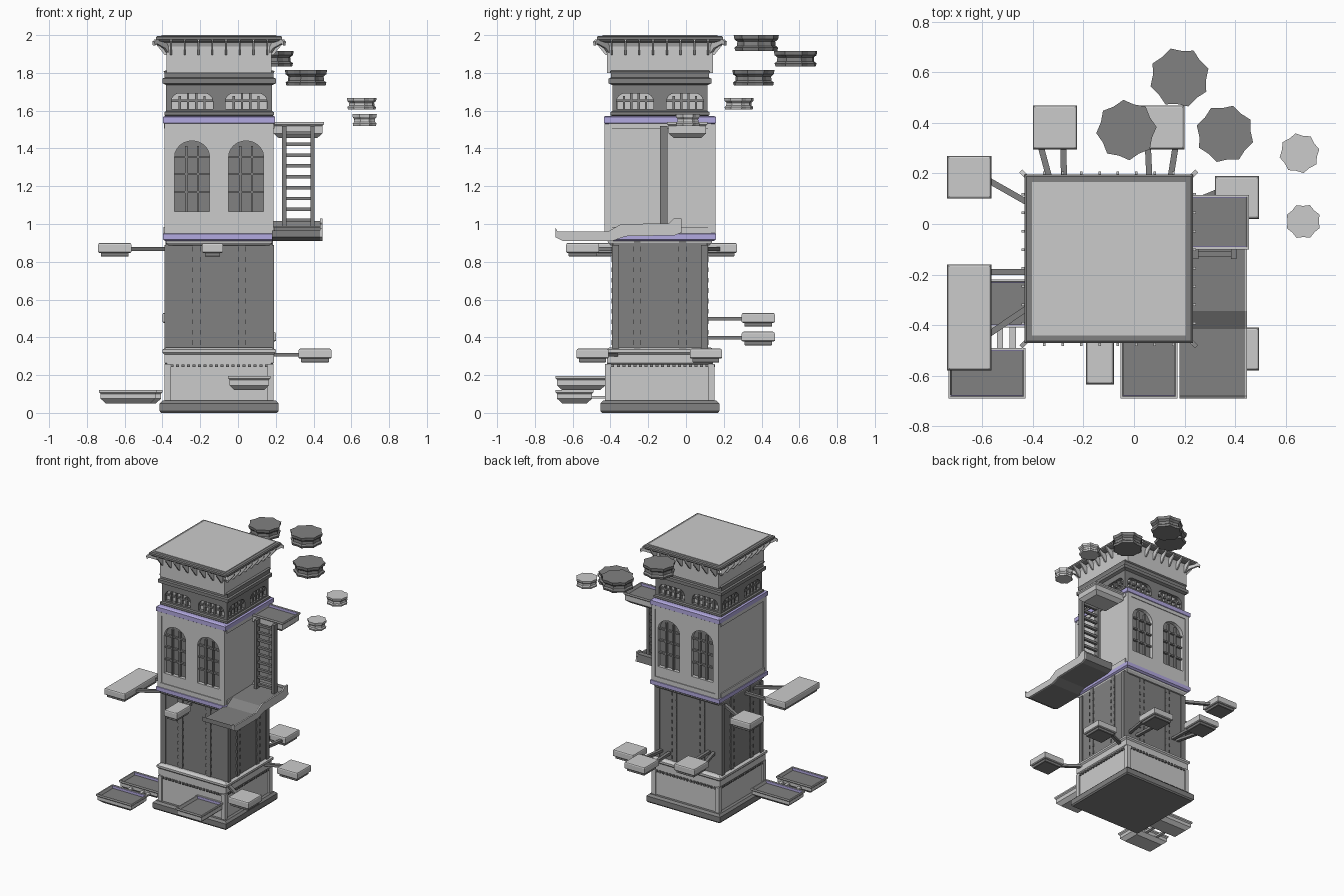
import bpy, bmesh, math
from mathutils import Matrix, Vector

if "Cube" in bpy.data.objects:
    bpy.data.objects.remove(bpy.data.objects["Cube"])

CX, CY = -0.10, -0.138          # tower axis


def material(name, c):
    m = bpy.data.materials.new(name)
    m.diffuse_color = (*c, 1)
    m.use_nodes = True
    m.node_tree.nodes["Principled BSDF"].inputs["Base Color"].default_value = m.diffuse_color
    return m


DARK = material("dark_grey", (0.22, 0.22, 0.22))
LILAC = material("lilac_trim", (0.45, 0.40, 0.75))


def finish(name, bm, mat=None):
    bmesh.ops.recalc_face_normals(bm, faces=bm.faces)
    me = bpy.data.meshes.new(name)
    bm.to_mesh(me)
    bm.free()
    ob = bpy.data.objects.new(name, me)
    bpy.context.collection.objects.link(ob)
    if mat:
        me.materials.append(mat)
    return ob


def side(k):
    """Local frame of wall k (0 front, 1 right, 2 back, 3 left); -y points outwards."""
    return Matrix.Translation((CX, CY, 0)) @ Matrix.Rotation(k * math.pi / 2, 4, 'Z')


def add_loft(bm, rings, M=Matrix()):
    vs = [[bm.verts.new(M @ Vector(p)) for p in r] for r in rings]
    n = len(vs[0])
    for a, b in zip(vs, vs[1:]):
        for i in range(n):
            bm.faces.new((a[i], a[(i + 1) % n], b[(i + 1) % n], b[i]))
    bm.faces.new(vs[0][::-1])
    bm.faces.new(vs[-1])


def add_box(bm, lo, hi, M=Matrix()):
    rect = [(lo[0], lo[1]), (hi[0], lo[1]), (hi[0], hi[1]), (lo[0], hi[1])]
    add_loft(bm, [[(x, y, z) for x, y in rect] for z in (lo[2], hi[2])], M)


def add_prism(bm, pts, d0, d1, M=Matrix()):
    """Outline in (u, z) extruded along local y."""
    add_loft(bm, [[(u, d, z) for u, z in pts] for d in (d0, d1)], M)


def rect_loft(name, x0, x1, y0, y1, steps, mat=None):
    """Stack of rectangles; steps are (inset, z)."""
    bm = bmesh.new()
    add_loft(bm, [[(x0 + i, y0 + i, z), (x1 - i, y0 + i, z), (x1 - i, y1 - i, z), (x0 + i, y1 - i, z)]
                  for i, z in steps])
    return finish(name, bm, mat)


def layer(name, hx, hy, steps, mat=None):
    return rect_loft(name, CX - hx, CX + hx, CY - hy, CY + hy, steps, mat)


def arch(u, z0, w, h, rx, rz, n=6):
    """Opening outline with elliptical upper corners."""
    pts = [(u - w / 2, z0), (u + w / 2, z0)]
    for s, rng in ((1, range(n + 1)), (-1, range(n, -1, -1))):
        for i in rng:
            a = i / n * math.pi / 2
            p = (u + s * (w / 2 - rx + rx * math.cos(a)), z0 + h - rz + rz * math.sin(a))
            if abs(p[0] - pts[-1][0]) + abs(p[1] - pts[-1][1]) > 1e-5:
                pts.append(p)
    return pts


def windows(name, body, walls, z0, h, rz, nv, bars, round_top, glass):
    """Cuts recessed windows and fills them with glazing bars; walls are (k, wall distance, offset, width)."""
    cut, grid, pane = bmesh.new(), bmesh.new(), bmesh.new()
    for k, d, off, w in walls:
        for u in (-off, off):
            M, rx = side(k), (w / 2 if round_top else 0.045)
            pts = arch(u, z0, w, h, rx, rz)
            add_prism(cut, pts, -d - 0.03, -d + 0.03, M)
            add_prism(pane, pts, -d + 0.027, -d + 0.035, M)
            for i in range(1, nv):
                x = u - w / 2 + w * i / nv
                t = 0.0 if abs(x - u) < w / 2 - rx else rz * 0.3
                add_box(grid, (x - .006, -d + .008, z0), (x + .006, -d + .03, z0 + h - t - .002), M)
            for z in bars:
                add_box(grid, (u - w / 2, -d + .011, z - .006), (u + w / 2, -d + .03, z + .006), M)
    cutter = finish(name + "_cutter", cut)
    cutter.hide_render = True
    mod = body.modifiers.new("openings", 'BOOLEAN')
    mod.operation, mod.object, mod.solver = 'DIFFERENCE', cutter, 'EXACT'
    bpy.context.view_layer.update()
    me = bpy.data.meshes.new_from_object(body.evaluated_get(bpy.context.evaluated_depsgraph_get()))
    body.modifiers.clear()
    body.data = me
    bpy.data.objects.remove(cutter)
    finish(name + "_bars", grid, DARK)
    finish(name + "_glass", pane, glass)


# tower base
layer("plinth", .315, .315, [(.008, 0), (0, .01), (0, .05), (.015, .065)], DARK)
layer("base_wall", .275, .28, [(0, .06), (0, .27)])
layer("base_cornice", .30, .29, [(.02, .255), (.01, .265), (.01, .31), (0, .32), (0, .335), (.02, .345)])
# dark riveted shaft
layer("shaft", .28, .248, [(0, .33), (0, .93)], DARK)
layer("shaft_collar", .29, .285, [(.025, .885), (.01, .9), (.005, .925)])
for z0, z1, n in ((.918, .948, "lower"), (1.535, 1.567, "upper")):
    layer(n + "_lilac_band", .297, .297, [(.012, z0 - .008), (0, z0), (0, z1), (.012, z1 + .006)], LILAC)
# window storey
storey = layer("window_storey", .285, .288, [(0, .945), (0, 1.54)])
windows("arched_window", storey, [(0, .288, .143, .185), (2, .288, .143, .185)],
        1.065, .375, .085, 3, (1.17, 1.265, 1.355), True, DARK)
# low clerestory storey
clere = layer("clerestory", .28, .252, [(0, 1.56), (0, 1.75)], DARK)
windows("clerestory_window", clere,
        [(0, .252, .143, .22), (2, .252, .143, .22), (1, .28, .132, .195), (3, .28, .132, .195)],
        1.61, .082, .045, 5, (1.652,), False, None)
layer("clerestory_sill", .29, .262, [(.006, 1.572), (0, 1.577), (0, 1.592), (.01, 1.598)], DARK)
layer("clerestory_cornice", .30, .272, [(.02, 1.735), (0, 1.745), (0, 1.77), (.012, 1.775), (.012, 1.795), (.006, 1.81), (.03, 1.815)], DARK)
# frieze and roof
layer("frieze", .29, .292, [(.012, 1.80), (.012, 1.94), (0, 1.965), (0, 1.98)])
layer("roof_rim", .334, .334, [(.03, 1.962), (.005, 1.97), (0, 1.976), (0, 1.99), (.008, 1.996), (.03, 1.996)], DARK)
layer("roof_top", .304, .304, [(0, 1.98), (0, 2.0)])

# corner posts, ribs with bolts, dentils, wall panel strips and roof brackets on every side
posts, ribs, dents, strips, brackets = (bmesh.new() for _ in range(5))
for k in range(4):
    M = side(k)
    ax, ay = ((1, 1), (1, -1), (-1, -1), (-1, 1))[k]
    x, y = CX + ax * .272, CY + ay * .274
    add_box(posts, (x - .016, y - .016, .06), (x + .016, y + .016, .26))
    add_box(posts, (x - .016, y - .019, .95), (x + .016, y + .019, 1.535))
    hx, hy = CX + ax * .268, CY + ay * .236
    add_box(ribs, (hx - .022, hy - .018, .34), (hx + .022, hy + .018, .89))
    d, half = (.248, .28) if k % 2 == 0 else (.28, .248)
    for u in (-.12, .12):
        add_box(ribs, (u - .018, -d - .005, .34), (u + .018, -d + .01, .91), M)
        for i in range(10):
            for e in (-.018, .018):
                add_box(ribs, (u + e - .003, -d - .009, .36 + i * .055), (u + e + .003, -d, .385 + i * .055), M)
    d = .28 if k % 2 == 0 else .275
    for i in range(18):
        u = -.25 + i * .5 / 17
        add_box(dents, (u - .008, -d - .012, .242), (u + .008, -d + .005, .257), M)
    add_box(strips, (-.27, -.294, .95), (.27, -.28, .985), M)
    add_box(strips, (-.27, -.293, 1.505), (.27, -.28, 1.535), M)
    for i in range(8):
        u = -.255 + i * .51 / 7
        add_loft(brackets, [[(u + e, -a, z) for a, z in ((.27, 1.895), (.288, 1.895), (.345, 1.965), (.345, 1.978), (.27, 1.978))]
                            for e in (-.005, .005)], M)
    add_loft(brackets, [[(ax * (a + e), ay * (a - e), z) for a, z in
                         ((.27, 1.90), (.29, 1.93), (.335, 1.955), (.345, 1.945), (.348, 1.965), (.334, 1.978), (.27, 1.978))]
                        for e in (-.006, .006)], Matrix.Translation((CX, CY, 0)))
finish("corner_posts", posts)
finish("shaft_ribs", ribs, DARK)
finish("base_dentils", dents, DARK)
finish("wall_strips", strips)
finish("roof_brackets", brackets)

# block platforms on support arms: x0, x1, y0, y1, z, arms (outer xy -> wall xy)
blocks = [
    ("left_long", -.74, -.565, -.58, -.16, .83, [(-.58, -.19, -.36, -.19), (-.58, -.44, -.36, -.29)]),
    ("left_small", -.74, -.565, .10, .27, .83, [(-.58, .175, -.36, .05)]),
    ("front_small", -.19, -.08, -.635, -.46, .83, [(-.135, -.48, -.135, -.37)]),
    ("back_left", -.40, -.225, .295, .47, .46, [(-.37, .31, -.31, .09), (-.28, .31, -.275, .09)]),
    ("back_right", .025, .20, .295, .47, .36, [(.055, .31, .065, .09), (.165, .31, .13, .09)]),
    ("right_back", .32, .495, .02, .19, .27, [(.34, .13, .17, .06)]),
    ("right_front", .32, .495, -.58, -.41, .27, [(.34, -.48, .17, -.36)])]
for n, x0, x1, y0, y1, z, arms in blocks:
    rect_loft(n + "_platform_foot", x0 + .014, x1 - .014, y0 + .014, y1 - .014, [(.004, z - .003), (0, z), (0, z + .025)], DARK)
    rect_loft(n + "_platform", x0, x1, y0, y1, [(.006, z + .017), (0, z + .022), (0, z + .06), (.003, z + .067), (.009, z + .07)])
    bm = bmesh.new()
    for ax, ay, bx, by in arms:
        v = Vector((bx - ax, by - ay, 0))
        M = Matrix.Translation((ax, ay, z + .038)) @ v.to_track_quat('X', 'Z').to_matrix().to_4x4()
        add_box(bm, (0, -.012, -.01), (v.length, .012, .01), M)
    finish(n + "_arms", bm, DARK)

# rimmed trays: x0, x1, y0, y1, underside z, rim z
for n, x0, x1, y0, y1, z, t in (
        ("left_front_tray", -.735, -.43, -.69, -.49, .05, .12),
        ("left_back_tray", -.735, -.40, -.41, -.22, .05, .12),
        ("front_tray", -.053, .172, -.69, -.42, .12, .195),
        ("ladder_landing", .18, .455, -.10, .115, 1.455, 1.54)):
    rect_loft(n, x0, x1, y0, y1, [(.035, z), (.008, z + .025), (.008, t - .02), (0, t - .012), (0, t),
                                  (.008, t), (.012, t - .025)], None)
    rect_loft(n + "_floor", x0, x1, y0, y1, [(.013, t - .03), (.013, t - .023)], DARK)
    bm = bmesh.new()
    for yy in (y0 + .009, y1 - .013):
        add_box(bm, (x0 + .009, yy, t - .03), (x1 - .009, yy + .004, t - .004))
    finish(n + "_edging", bm, LILAC)
bm = bmesh.new()
for x in (-.53, -.48, -.63):
    add_box(bm, (x - .012, -.50, .075), (x + .012, -.40, .09))
finish("tray_link_bars", bm)

# stepped side walkway, profile in (y, z)
walk = [(-.69, .965), (-.68, .945), (-.415, .945), (-.345, .985), (-.09, .99), (-.065, 1.015), (-.025, 1.015),
        (-.022, .955), (-.06, .94), (-.32, .935), (-.39, .91), (-.65, .91), (-.69, .93)]
rim = [(y, z + (.014 if i < 7 else 0)) for i, (y, z) in enumerate(walk)]
for n, pts, a, b, mat in (("side_walkway", walk, .18, .435, DARK), ("side_walkway_rim", rim, .435, .447, None)):
    bm = bmesh.new()
    add_loft(bm, [[(x, y, z) for y, z in pts] for x in (a, b)])
    finish(n, bm, mat)

# ladder
bm = bmesh.new()
for x in (.245, .395):
    add_box(bm, (x - .011, -.138, .985), (x + .011, -.098, 1.52))
for i in range(9):
    z = 1.02 + i * .0575
    add_box(bm, (.245, -.128, z - .009), (.395, -.108, z + .009))
finish("ladder", bm, DARK)

# floating faceted discs: x, y, top z, radius, height, turn
for i, (x, y, z, r, h, turn) in enumerate((
        (-.03, .372, 2.0, .12, .083, .1), (.18, .58, 1.915, .12, .08, .3), (.36, .357, 1.815, .116, .083, .5),
        (.655, .28, 1.667, .08, .06, .2), (.67, .01, 1.582, .07, .062, .4))):
    rings = []
    for s, t in ((.93, 1), (.97, .8), (.86, .68), (.84, .42), (.97, .26), (1, 0)):
        rings.append([(x + r * s * (1 if j % 2 == 0 else .88) * math.cos(turn + j * math.pi / 8),
                       y + r * s * (1 if j % 2 == 0 else .88) * math.sin(turn + j * math.pi / 8), z - h * t)
                      for j in range(16)])
    bm = bmesh.new()
    add_loft(bm, rings)
    finish(f"floating_disc_{i + 1}", bm, DARK if i < 3 else None)
